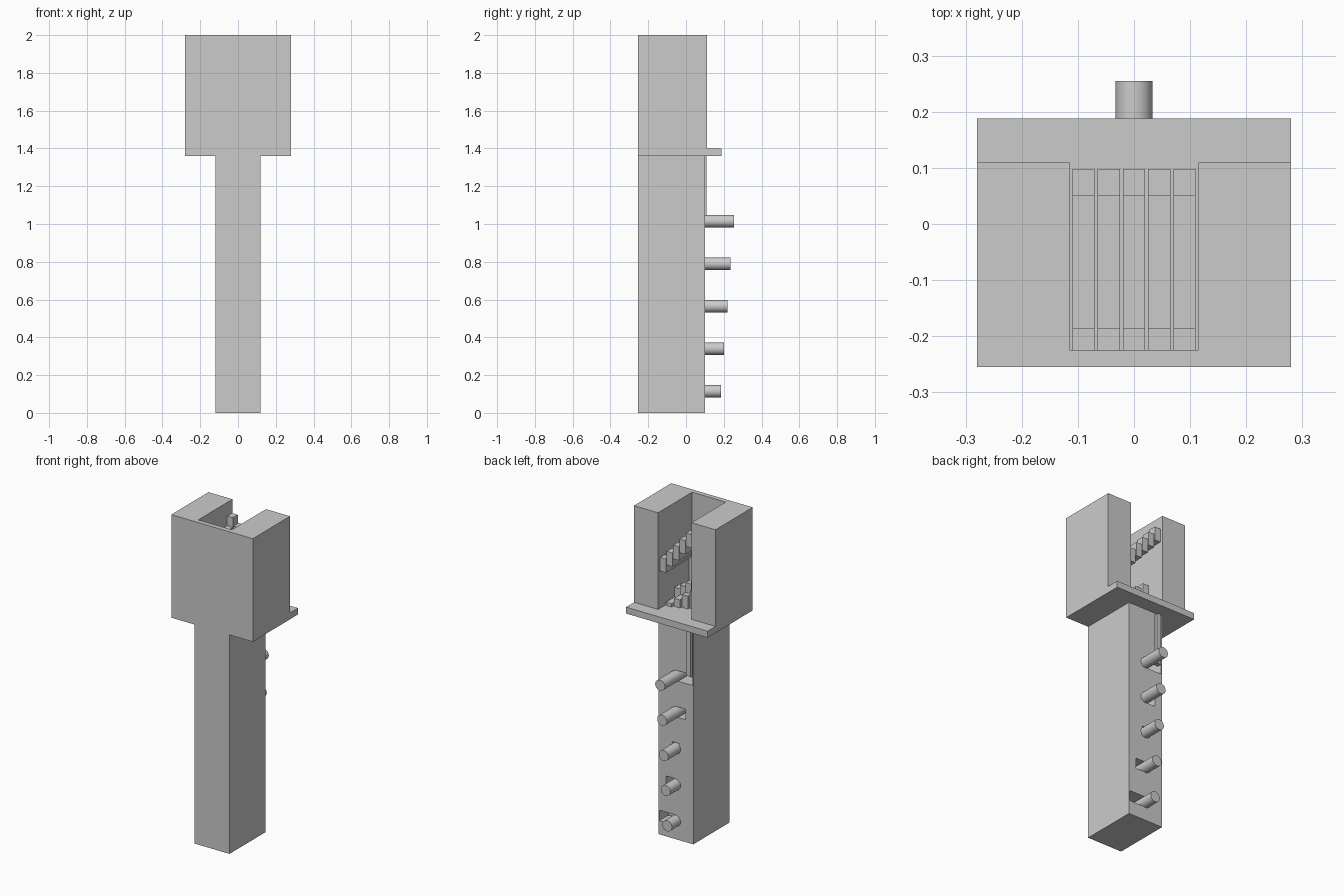
import bpy
import math

if "Cube" in bpy.data.objects:
    bpy.data.objects.remove(bpy.data.objects["Cube"], do_unlink=True)

grey = bpy.data.materials.new("plain grey")
grey.use_nodes = True
shade = (0.6, 0.6, 0.6, 1)
grey.diffuse_color = shade
grey.node_tree.nodes["Principled BSDF"].inputs["Base Color"].default_value = shade


def box(name, x, y, z):
    """Box from (low, high) ranges on each axis."""
    bpy.ops.mesh.primitive_cube_add(size=1, location=[sum(r) / 2 for r in (x, y, z)])
    ob = bpy.context.object
    ob.name = name
    ob.scale = [r[1] - r[0] for r in (x, y, z)]
    bpy.ops.object.transform_apply(location=False, rotation=False, scale=True)
    ob.data.materials.append(grey)
    return ob


def cut(target, x, y, z):
    cutter = box("cutter", x, y, z)
    cutter.hide_render = True
    mod = target.modifiers.new("cut", "BOOLEAN")
    mod.operation = "DIFFERENCE"
    mod.solver = "EXACT"
    mod.object = cutter
    bpy.context.view_layer.objects.active = target
    bpy.ops.object.modifier_apply(modifier=mod.name)
    bpy.data.objects.remove(cutter, do_unlink=True)


FRONT, BACK = -0.255, 0.10
LANES = [0.09 - 0.045 * i for i in range(5)]
PIN_ENDS = [0.185, 0.20, 0.22, 0.235, 0.255]

# Column and U-shaped head
column = box("column", (-0.12, 0.12), (FRONT, BACK), (0, 1.36))
head = box("head", (-0.28, 0.28), (FRONT, 0.11), (1.36, 2))
cut(head, (-0.115, 0.115), (-0.225, 0.2), (1.40, 2.1))
box("back_ledge", (-0.28, 0.28), (0.105, 0.188), (1.36, 1.40))

# Tall rod groove down the back of the column
cut(column, (-0.113, -0.07), (-0.02, 0.2), (1.03, 1.355))
box("groove_rod", (-0.106, -0.077), (0.08, 0.109), (1.04, 1.36))

for i, (x, end) in enumerate(zip(LANES, PIN_ENDS)):
    lane = (x - 0.02, x + 0.02)
    z = 0.115 + 0.225 * i

    # Side slot next to each pin, with the link arm inside it
    cut(column, (min(x - 0.023, 0), max(x + 0.023, 0)), (-0.06, 0.2), (z - 0.03, z + 0.035))
    box(f"link_arm_{i}", (min(x - 0.015, 0), max(x + 0.015, 0)), (-0.065, 0.02), (z - 0.025, z + 0.02))

    # Round push pin
    bpy.ops.mesh.primitive_cylinder_add(vertices=32, radius=0.033, depth=end + 0.06,
                                        location=(0, (end - 0.06) / 2, z),
                                        rotation=(math.pi / 2, 0, 0))
    pin = bpy.context.object
    pin.name = f"pin_{i}"
    pin.data.materials.append(grey)
    bpy.ops.object.shade_smooth_by_angle(angle=math.radians(35))

    # Upper key: thin bar, raised end block and rear post, stepping upwards
    top = 1.72 + 0.05 * i
    box(f"upper_key_{i}", lane, (-0.225, 0.098), (top - 0.085, top - 0.06))
    box(f"key_block_{i}", lane, (0.05, 0.098), (top - 0.065, top))
    box(f"key_post_{i}", lane, (-0.225, -0.185), (1.40, top))

    # Lower lever with an upright behind it
    low = 1.42 + 0.03 * i
    box(f"lower_lever_{i}", lane, (-0.185, 0.04 - 0.015 * i), (1.40, low))
    box(f"lever_upright_{i}", lane, (-0.10, -0.045 + 0.01 * i), (low - 0.01, low + 0.06))
